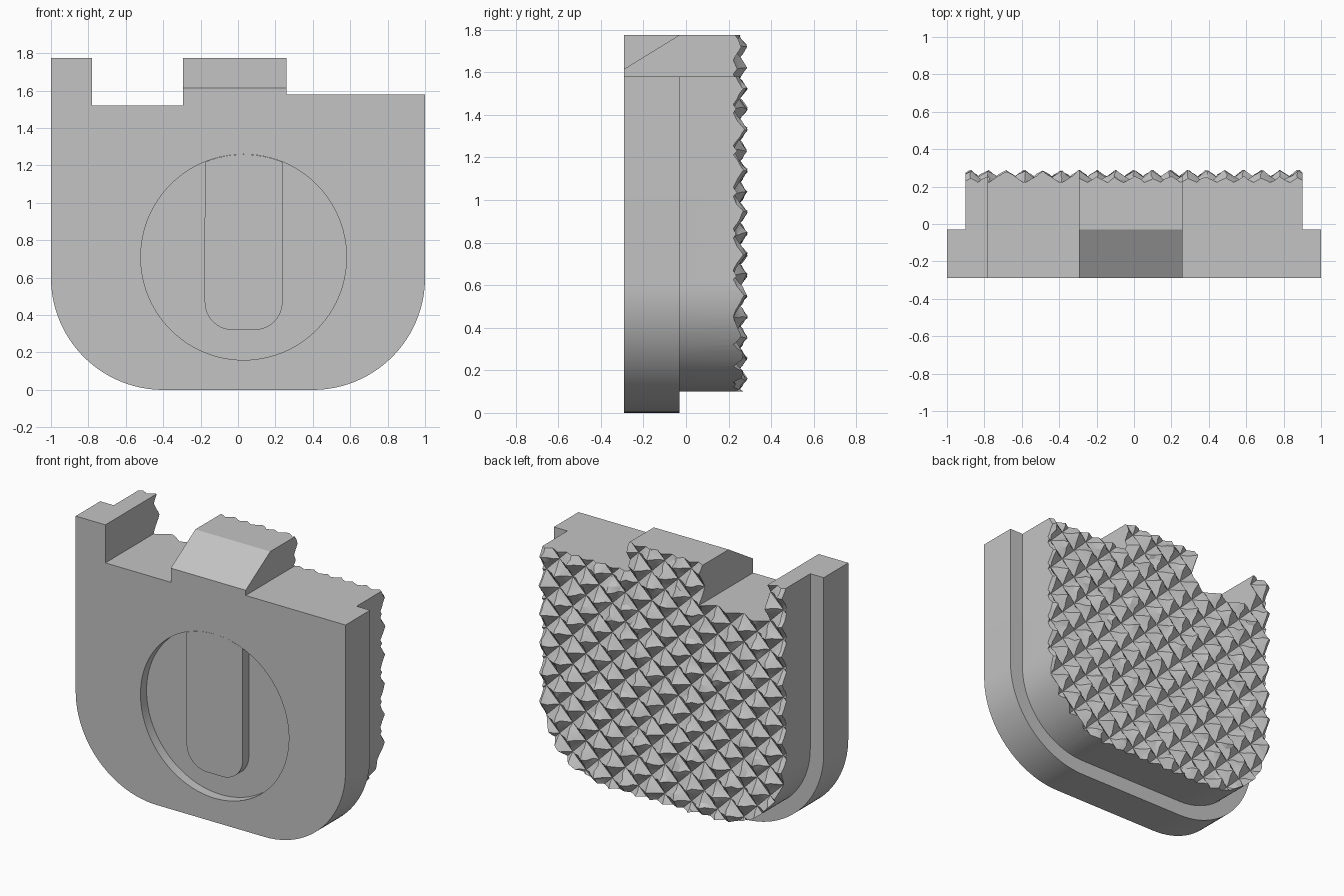
import bpy, bmesh, math, random
from math import sin, cos, pi
from mathutils import Matrix, Vector

random.seed(4)
if "Cube" in bpy.data.objects:
    bpy.data.objects.remove(bpy.data.objects["Cube"])

grey = bpy.data.materials.new("plain_grey")
grey.use_nodes = True
colour = (0.55, 0.55, 0.55, 1)
grey.diffuse_color = colour
grey.node_tree.nodes["Principled BSDF"].inputs["Base Color"].default_value = colour

FRONT, STEP, BACK, TIP = -0.29, -0.03, 0.222, 0.29
INSET, RECESS = 0.1, 0.065
POST, BLOCK_L, BLOCK_R = -0.78, -0.295, 0.26
TOP, NOTCH, SHOULDER, CHAMFER = 1.775, 1.52, 1.58, 1.615


def finish(bm, name):
    bmesh.ops.recalc_face_normals(bm, faces=bm.faces)
    mesh = bpy.data.meshes.new(name)
    bm.to_mesh(mesh)
    bm.free()
    obj = bpy.data.objects.new(name, mesh)
    bpy.context.collection.objects.link(obj)
    mesh.materials.append(grey)
    return obj


def prism(name, front, back, y0, y1):
    """Solid between two matching x-z outlines."""
    bm = bmesh.new()
    a = [bm.verts.new((x, y0, z)) for x, z in front]
    b = [bm.verts.new((x, y1, z)) for x, z in back]
    bm.faces.new(a)
    bm.faces.new(b)
    for i in range(len(a)):
        j = (i + 1) % len(a)
        bm.faces.new((a[i], a[j], b[j], b[i]))
    return finish(bm, name)


def arc(cx, cz, r, start, end, steps):
    angles = [start + (end - start) * i / steps for i in range(steps + 1)]
    return [(cx + r * cos(t), cz + r * sin(t)) for t in angles]


def outline(inset, block_top):
    """Rounded bottom with the stepped top edge."""
    w, r = 1 - inset, 0.6 - inset
    bottom = arc(-0.4, 0.6, r, pi, 1.5 * pi, 24) + arc(0.4, 0.6, r, 1.5 * pi, 2 * pi, 24)
    return bottom + [(w, SHOULDER), (BLOCK_R, SHOULDER), (BLOCK_R, block_top),
                     (BLOCK_L, block_top), (BLOCK_L, NOTCH), (POST, NOTCH),
                     (POST, TOP), (-w, TOP)]


def boolean(obj, cutter, operation):
    mod = obj.modifiers.new("cut", "BOOLEAN")
    mod.operation, mod.solver, mod.object = operation, "EXACT", cutter
    bpy.context.view_layer.objects.active = obj
    bpy.ops.object.modifier_apply(modifier=mod.name)
    bpy.data.objects.remove(cutter)


def smooth(obj):
    bpy.ops.object.select_all(action="DESELECT")
    obj.select_set(True)
    bpy.context.view_layer.objects.active = obj
    bpy.ops.object.shade_smooth_by_angle(angle=math.radians(20))


# Front plate with chamfered block and round recess
plate = prism("front_plate", outline(0, CHAMFER), outline(0, TOP), FRONT, STEP)
CX, CZ, R = 0.03, 0.71, 0.55
circle = arc(CX, CZ, R, 0, 2 * pi, 96)[:-1]
boolean(plate, prism("recess_cutter", circle, circle, FRONT - 0.1, FRONT + RECESS), "DIFFERENCE")
smooth(plate)

# Raised tongue inside the recess, flush with the front
half, low, r = 0.208, 0.32, 0.15
tongue = (arc(CX - half + r, low + r, r, pi, 1.5 * pi, 10)
          + arc(CX + half - r, low + r, r, 1.5 * pi, 2 * pi, 10))
spread = math.asin(half / R)
tongue += arc(CX, CZ, R - 0.001, pi / 2 - spread, pi / 2 + spread, 12)
smooth(prism("recess_tongue", tongue, tongue, FRONT, FRONT + RECESS + 0.01))

# Slab whose back is a rough field of diamond pyramids
bm = bmesh.new()
cells, pitch = 22, 0.138
bmesh.ops.create_grid(bm, x_segments=cells, y_segments=cells, size=cells * pitch / 2)
tips = bmesh.ops.poke(bm, faces=bm.faces[:])["verts"]
for v in tips:
    v.co.z = TIP - BACK
bmesh.ops.subdivide_edges(bm, edges=bm.edges[:], cuts=2, use_grid_fill=True)
bmesh.ops.triangulate(bm, faces=bm.faces[:])
for v in bm.verts:
    if 0.005 < v.co.z:
        n = 0.008
        v.co += Vector((random.uniform(-n, n), random.uniform(-n, n), random.uniform(-n, 0)))
turn = Matrix.Rotation(-pi / 2, 4, "X") @ Matrix.Rotation(pi / 4, 4, "Z")
bmesh.ops.transform(bm, matrix=Matrix.Translation((0, BACK, 0.94)) @ turn, verts=bm.verts)
rim = [e for e in bm.edges if e.is_boundary]
skirt = bmesh.ops.extrude_edge_only(bm, edges=rim)["geom"]
for v in skirt:
    if isinstance(v, bmesh.types.BMVert):
        v.co.y = STEP - 0.1
bmesh.ops.holes_fill(bm, edges=[e for e in bm.edges if e.is_boundary], sides=0)
knurl = finish(bm, "knurl_cutter")

# Inset back body trimmed to the pyramids
body = prism("knurled_back", outline(INSET, TOP), outline(INSET, TOP), STEP, TIP + 0.05)
boolean(body, knurl, "INTERSECT")
smooth(body)
